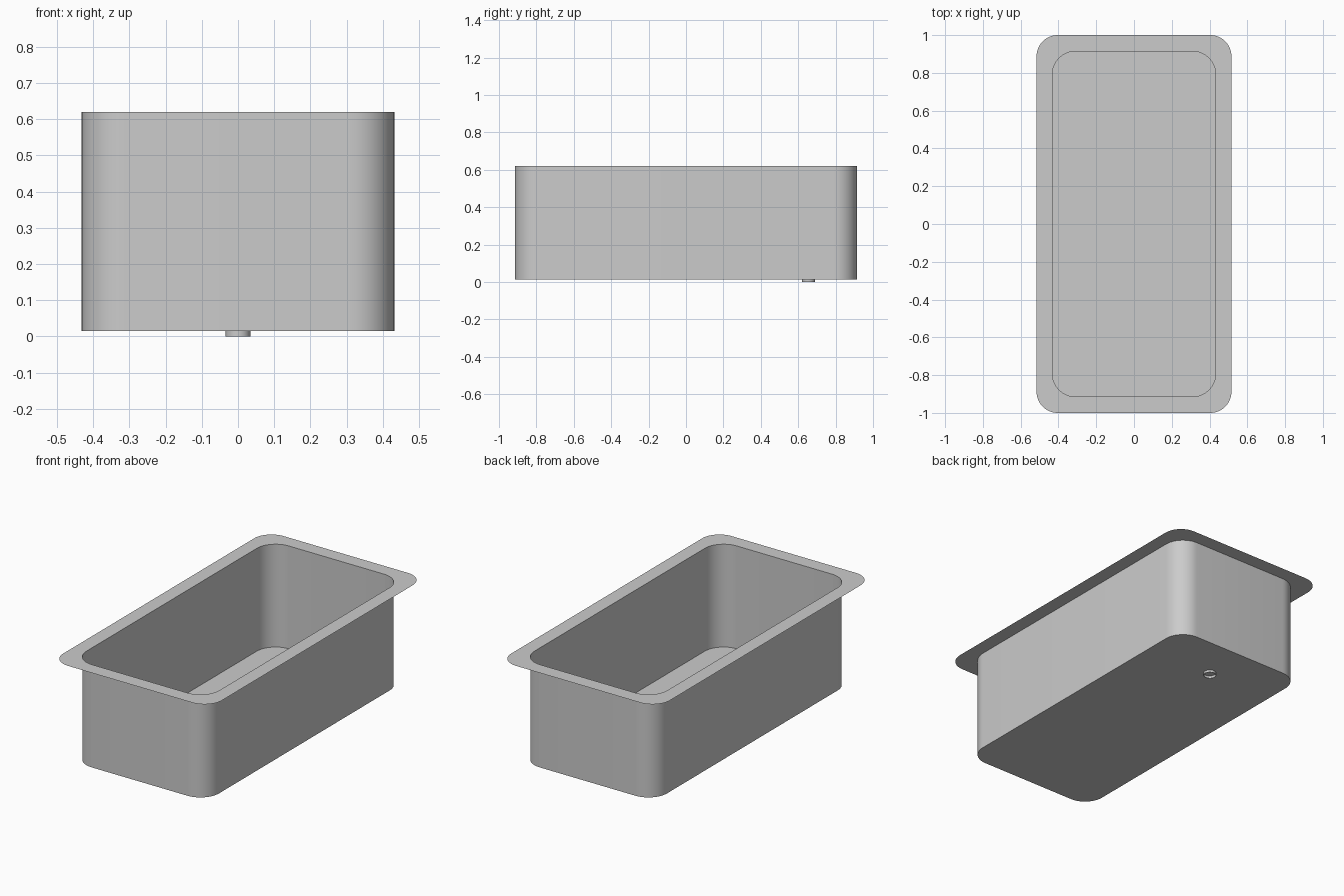
import bpy, bmesh, math

cube = bpy.data.objects.get("Cube")
if cube:
    bpy.data.objects.remove(cube, do_unlink=True)

TOP, FLOOR = 0.62, 0.015

grey = bpy.data.materials.new("basin grey")
grey.use_nodes = True
colour = (0.6, 0.6, 0.6, 1)
grey.diffuse_color = colour
grey.node_tree.nodes["Principled BSDF"].inputs["Base Color"].default_value = colour


def rounded_rect(hx, hy, r, z, steps=12):
    """Counter-clockwise rounded rectangle, the same point count for any size."""
    pts = []
    for i, (sx, sy) in enumerate([(1, 1), (-1, 1), (-1, -1), (1, -1)]):
        for k in range(steps + 1):
            a = math.pi / 2 * (i + k / steps)
            pts.append((sx * (hx - r) + r * math.cos(a),
                        sy * (hy - r) + r * math.sin(a), z))
    return pts


def circle(x, y, r, z, n=32):
    return [(x + r * math.cos(2 * math.pi * k / n),
             y + r * math.sin(2 * math.pi * k / n), z) for k in range(n)]


def loft(name, rings, cap=False):
    """Join successive rings with quads, optionally closing the last ring."""
    bm = bmesh.new()
    loops = [[bm.verts.new(p) for p in ring] for ring in rings]
    n = len(loops[0])
    for a, b in zip(loops, loops[1:]):
        for i in range(n):
            j = (i + 1) % n
            bm.faces.new((a[i], a[j], b[j], b[i]))
    if cap:
        bm.faces.new(loops[-1])
    mesh = bpy.data.meshes.new(name)
    bm.to_mesh(mesh)
    bm.free()
    mesh.materials.append(grey)
    ob = bpy.data.objects.new(name, mesh)
    bpy.context.collection.objects.link(ob)
    bpy.ops.object.select_all(action='DESELECT')
    ob.select_set(True)
    bpy.context.view_layer.objects.active = ob
    bpy.ops.object.shade_smooth_by_angle(angle=math.radians(30))
    return ob


# Sheet basin: flat rim, straight walls and floor
loft("basin", [
    rounded_rect(0.516, 1.0, 0.112, TOP),
    rounded_rect(0.432, 0.914, 0.122, TOP),
    rounded_rect(0.432, 0.914, 0.122, FLOOR),
], cap=True)

# Short open drain pipe under the floor
loft("drain_pipe", [
    circle(0, 0.655, 0.034, 0.0),
    circle(0, 0.655, 0.034, FLOOR),
])
